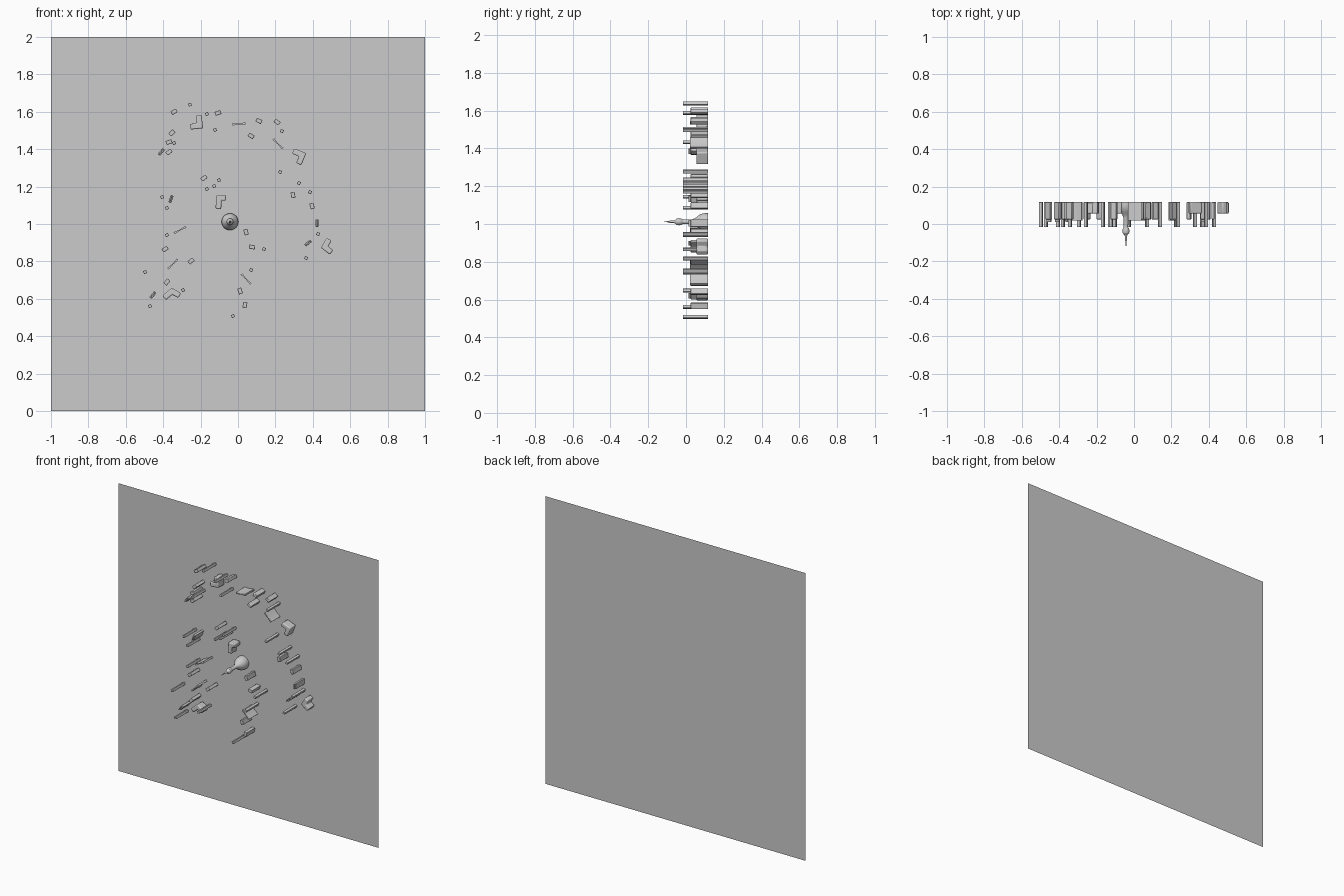
import bpy, bmesh, math
from mathutils import Vector

if "Cube" in bpy.data.objects:
    bpy.data.objects.remove(bpy.data.objects["Cube"])

BACK = 0.117


def finish(name, bm):
    me = bpy.data.meshes.new(name)
    bmesh.ops.recalc_face_normals(bm, faces=bm.faces)
    bm.to_mesh(me)
    bm.free()
    ob = bpy.data.objects.new(name, me)
    bpy.context.collection.objects.link(ob)
    bpy.context.view_layer.objects.active = ob
    ob.select_set(True)
    return ob


def hold(name, outline, x, z, angle, front, bevel=0.003):
    """Extrude an outline in the wall plane from the wall towards the viewer."""
    a = math.radians(angle)
    c, s = math.cos(a), math.sin(a)
    bm = bmesh.new()
    ring = [bm.verts.new((x + u * c - v * s, BACK, z + u * s + v * c)) for u, v in outline]
    face = bm.faces.new(ring)
    ext = bmesh.ops.extrude_face_region(bm, geom=[face], use_keep_orig=True)
    for v in ext["geom"]:
        if isinstance(v, bmesh.types.BMVert):
            v.co.y = front
    ob = finish(name, bm)
    if bevel:
        mod = ob.modifiers.new("soft_edges", "BEVEL")
        mod.width = bevel
        mod.segments = 2
    bpy.ops.object.shade_smooth_by_angle()
    ob.select_set(False)
    return ob


def rect(w, h):
    return [(-w / 2, -h / 2), (w / 2, -h / 2), (w / 2, h / 2), (-w / 2, h / 2)]


# Flat wall sheet
bm = bmesh.new()
bm.faces.new([bm.verts.new(p) for p in
              ((-1, BACK, 0), (1, BACK, 0), (1, BACK, 2), (-1, BACK, 2))])
finish("wall", bm).select_set(False)

# Long small pegs
pegs = [(-.257, 1.638), (-.166, 1.588), (-.123, 1.503), (.235, 1.497), (-.342, 1.433),
        (-.102, 1.235), (-.128, 1.203), (-.166, 1.187), (-.406, 1.144), (-.38, 1.086),
        (-.38, .941), (-.497, .743), (-.294, .647), (-.471, .561), (.139, .866),
        (.07, .754), (-.027, .508), (.225, 1.278), (.326, 1.219), (.385, 1.171),
        (.428, .947), (.364, .818)]
for i, (x, z) in enumerate(pegs):
    hold(f"small_peg_{i}", rect(.017, .017), x, z, 20 if x < 0 else -20, -.017, .002)

# Medium blocks
blocks = [(-.342, 1.6, 30), (-.107, 1.594, 20), (.112, 1.551, -25), (.209, 1.545, -40),
          (.07, 1.471, -30), (-.353, 1.487, 45), (-.369, 1.438, 20), (-.369, 1.385, 40),
          (-.182, 1.246, 40), (-.39, .866, 35), (-.251, .802, 40), (-.38, .69, 50),
          (.043, .957, -75), (.075, .877, -10), (.011, .642, -70), (.037, .567, 80),
          (.294, 1.155, -80), (.396, 1.096, -75)]
for i, (x, z, a) in enumerate(blocks):
    hold(f"block_{i}", rect(.032, .022), x, z, a, .025)

# Paired slats
slats = [(-.41, 1.385, 50), (-.358, 1.134, 70), (-.455, .62, 50),
         (.422, 1.005, 90), (.374, .898, 40)]
for i, (x, z, a) in enumerate(slats):
    hold(f"slat_{i}", rect(.04, .016), x, z, a, .025)
    hold(f"slat_rib_{i}", rect(.034, .005), x, z, a, .012, 0)

# Narrow-waisted splints
waist = [(-.036, -.006), (0, -.002), (.036, -.006), (.036, .006), (0, .002), (-.036, .006)]
splints = [(.005, 1.535, 5), (.214, 1.428, -45), (-.31, .968, 28),
           (-.348, .786, 45), (.043, .706, -47)]
for i, (x, z, a) in enumerate(splints):
    hold(f"splint_{i}", waist, x, z, a, .02, 0)

# Bent elbow holds, each a mitred stroke through three points
elbows = [((-.21, 1.582), (-.203, 1.525), (-.255, 1.52)),
          ((.295, 1.39), (.345, 1.37), (.325, 1.32)),
          ((-.065, 1.14), (-.102, 1.14), (-.105, 1.08)),
          ((-.395, .605), (-.352, .64), (-.312, .617)),
          ((.487, .918), (.463, .877), (.5, .848))]
for i, pts in enumerate(elbows):
    a, b, c = (Vector(p) for p in pts)
    n1 = (b - a).orthogonal().normalized()
    n2 = (c - b).orthogonal().normalized()
    m = (n1 + n2).normalized()
    m /= m.dot(n1)
    h = .015
    hold(f"elbow_{i}", [a + n1 * h, b + m * h, c + n2 * h, c - n2 * h, b - m * h, a - n1 * h],
         0, 0, 0, .055, .006)

# Central turned knob with a long spike
profile = [(.045, BACK), (.045, .098), (.042, .082), (.033, .065), (.02, .05), (.013, .035),
           (.012, -.018), (.017, -.025), (.019, -.037), (.017, -.049), (.009, -.058),
           (.006, -.064), (.006, -.085), (.003, -.092), (.002, -.117)]
bm = bmesh.new()
N = 24
rings = [[bm.verts.new((-.043 + r * math.cos(2 * math.pi * k / N), y,
                        1.012 + r * math.sin(2 * math.pi * k / N))) for k in range(N)]
         for r, y in profile]
for lo, hi in zip(rings, rings[1:]):
    for k in range(N):
        bm.faces.new((lo[k], lo[(k + 1) % N], hi[(k + 1) % N], hi[k]))
bm.faces.new(rings[0])
bm.faces.new(rings[-1])
finish("center_knob", bm)
bpy.ops.object.shade_smooth_by_angle()
